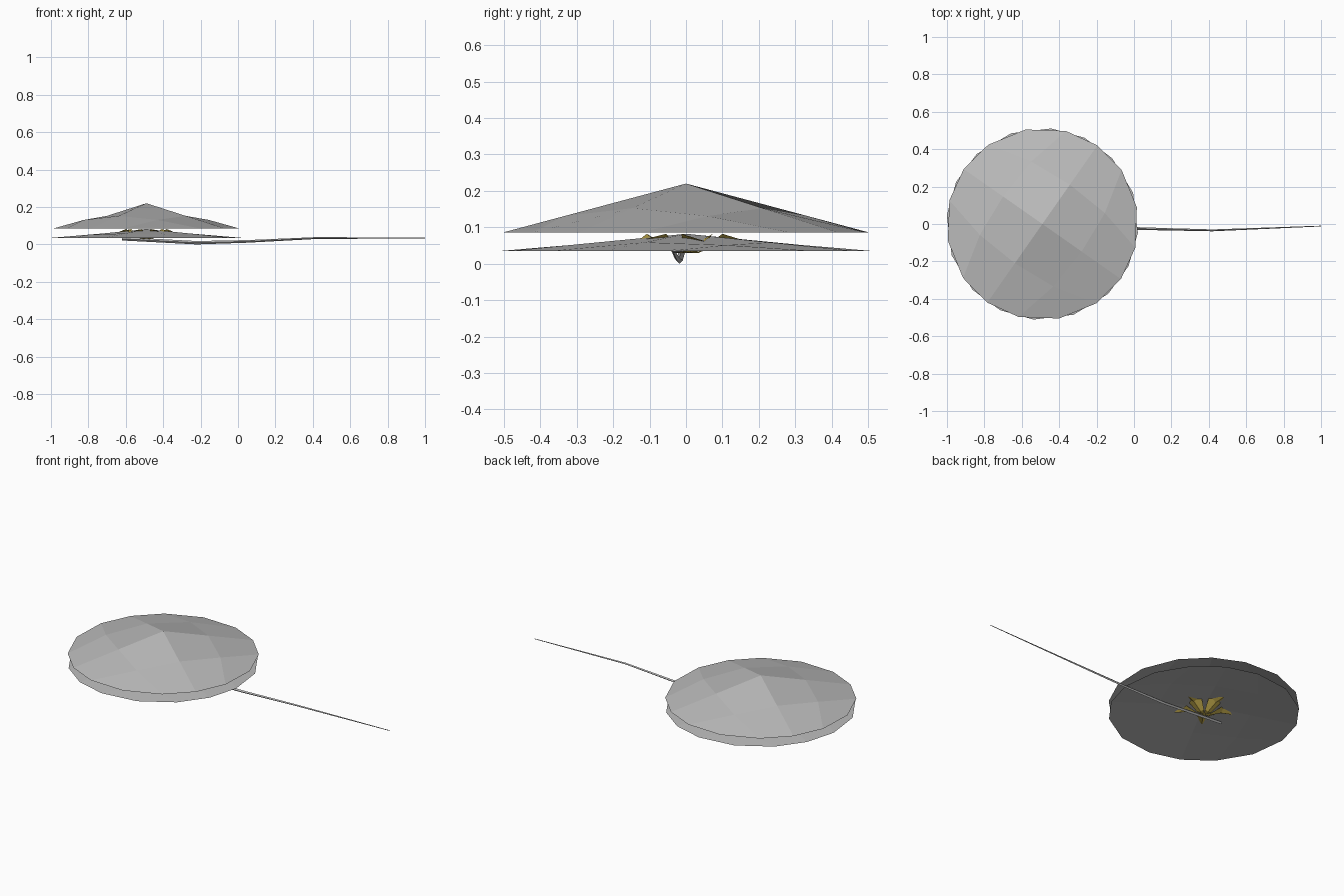
import bpy, math
from math import sin, cos, radians, pi, sqrt

if "Cube" in bpy.data.objects:
    bpy.data.objects.remove(bpy.data.objects["Cube"])

CX = -0.49  # centre of the leaves


def material(name, rgb):
    m = bpy.data.materials.new(name)
    m.diffuse_color = (*rgb, 1)
    m.use_nodes = True
    m.node_tree.nodes["Principled BSDF"].inputs["Base Color"].default_value = m.diffuse_color
    return m


grey = material("leaf grey", (0.5, 0.5, 0.5))
gold = material("flower gold", (0.60, 0.45, 0.08))


def make(name, verts, faces, mat):
    me = bpy.data.meshes.new(name)
    me.from_pydata(verts, [], faces)
    me.materials.append(mat)
    ob = bpy.data.objects.new(name, me)
    bpy.context.collection.objects.link(ob)
    return ob


# Leaf: a 4 x 4 grid rounded into a disc and raised to a shallow cone
def leaf(name, rim_z, top_z, turn):
    verts, faces = [], []
    a = radians(turn)
    for j in range(5):
        for i in range(5):
            u, v = i / 2 - 1, j / 2 - 1
            x, y = u * sqrt(1 - v * v / 2), v * sqrt(1 - u * u / 2)
            z = top_z - (top_z - rim_z) * min(1, math.hypot(x, y))
            verts.append((CX + 0.513 * (x * cos(a) - y * sin(a)),
                          0.513 * (x * sin(a) + y * cos(a)), z))
    for j in range(4):
        for i in range(4):
            k = j * 5 + i
            faces.append((k, k + 1, k + 6, k + 5))
    return make(name, verts, faces, grey)


leaf("upper_leaf", 0.085, 0.22, 55)
leaf("lower_leaf", 0.035, 0.082, 64)

# Flower: five petals, each folded along its middle rib
verts, faces = [], []
rows = [(0.0, 0.030, 0.0, 0.030), (0.035, 0.030, 0.022, 0.034),
        (0.10, 0.058, 0.045, 0.082), (0.165, 0.062, 0.0, 0.062)]
for p in range(5):
    a = pi / 2 + p * 2 * pi / 5
    base = len(verts)
    for r, rib, half, edge in rows:
        for t, z in ((-half, edge), (0, rib), (half, edge)):
            verts.append((CX + r * cos(a) - t * sin(a), r * sin(a) + t * cos(a), z))
    for s in range(3):
        for h in range(2):
            k = base + s * 3 + h
            q = (k, k + 3, k + 4, k + 1)
            if s == 0:
                q = (base + 1, k + 3, k + 4)
            elif s == 2:
                q = (k, base + 10, k + 1)
            faces.append(q)
make("flower", verts, faces, gold)

# Stem: four-sided tapering rod swept along a gentle bend
path = [(-0.62, -0.012, 0.030, 0.009), (-0.22, -0.018, 0.009, 0.009),
        (0.05, -0.025, 0.016, 0.007), (0.42, -0.034, 0.034, 0.005),
        (1.0, -0.011, 0.034, 0.002)]
verts = [(x, y + r * cos(k * pi / 2), z + r * sin(k * pi / 2))
         for x, y, z, r in path for k in range(4)]
faces = [(4 * s + k, 4 * s + (k + 1) % 4, 4 * s + 4 + (k + 1) % 4, 4 * s + 4 + k)
         for s in range(len(path) - 1) for k in range(4)]
faces += [(0, 1, 2, 3), (19, 18, 17, 16)]
make("stem", verts, faces, grey)
